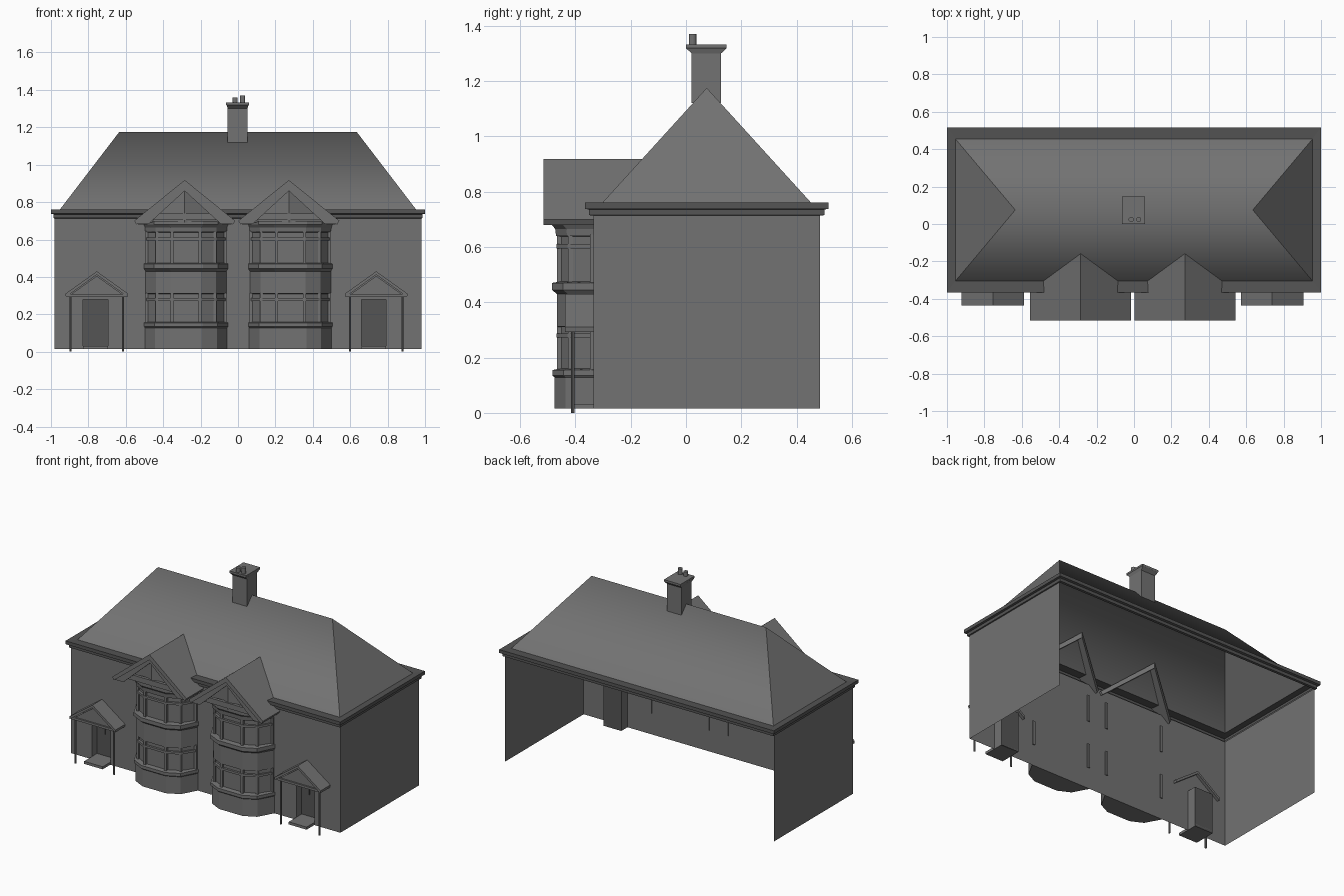
import bpy, bmesh

cube = bpy.data.objects.get("Cube")
if cube:
    bpy.data.objects.remove(cube, do_unlink=True)


def material(name, value):
    m = bpy.data.materials.new(name)
    m.use_nodes = True
    col = (value, value, value, 1)
    m.diffuse_color = col
    m.node_tree.nodes["Principled BSDF"].inputs["Base Color"].default_value = col
    return m


GREY = material("stone grey", 0.17)
DARK = material("gutter grey", 0.09)
WALL_Y, MID_Y, BASE = -0.335, 0.075, 0.015


def finish(name, bm, mat=GREY):
    bmesh.ops.recalc_face_normals(bm, faces=bm.faces)
    me = bpy.data.meshes.new(name)
    bm.to_mesh(me)
    bm.free()
    ob = bpy.data.objects.new(name, me)
    bpy.context.collection.objects.link(ob)
    me.materials.append(mat)
    return ob


def loft(name, rings, caps=True, mat=GREY):
    """Skin a list of matching closed point rings."""
    bm = bmesh.new()
    rows = [[bm.verts.new(p) for p in r] for r in rings]
    n = len(rows[0])
    for a, b in zip(rows, rows[1:]):
        for i in range(n):
            j = (i + 1) % n
            bm.faces.new((a[i], a[j], b[j], b[i]))
    if caps:
        bm.faces.new(rows[0])
        bm.faces.new(rows[-1])
    return finish(name, bm, mat)


def rect(x0, x1, y0, y1, z):
    return [(x0, y0, z), (x1, y0, z), (x1, y1, z), (x0, y1, z)]


def box(name, x0, x1, y0, y1, z0, z1, mat=GREY):
    return loft(name, [rect(x0, x1, y0, y1, z) for z in (z0, z1)], mat=mat)


def sheet(name, polys):
    bm = bmesh.new()
    for p in polys:
        bm.faces.new([bm.verts.new(v) for v in p])
    return finish(name, bm)


def extrude_y(name, profile, y0, y1):
    """Extrude an x-z outline along y."""
    return loft(name, [[(x, y, z) for x, z in profile] for y in (y0, y1)])


def cylinder(name, x, y, z0, z1, r, sides=10):
    bm = bmesh.new()
    bmesh.ops.create_cone(bm, cap_ends=True, segments=sides, radius1=r, radius2=r, depth=z1 - z0)
    bmesh.ops.translate(bm, verts=bm.verts, vec=(x, y, (z0 + z1) / 2))
    return finish(name, bm)


# Walls: two sides and a front with two door openings; back, floor and loft are open
DOORS = [(-0.83, -0.695), (0.66, 0.79)]
TOP, DOOR_TOP = 0.72, 0.28


def front(x0, x1, z0, z1):
    return [(x0, WALL_Y, z0), (x1, WALL_Y, z0), (x1, WALL_Y, z1), (x0, WALL_Y, z1)]


edges = [-0.98] + [x for d in DOORS for x in d] + [0.98]
polys = [front(edges[i], edges[i + 1], BASE if i % 2 == 0 else DOOR_TOP, TOP) for i in range(5)]
for x in (-0.98, 0.98):
    polys.append([(x, WALL_Y, BASE), (x, 0.485, BASE), (x, 0.485, TOP), (x, WALL_Y, TOP)])
sheet("walls", polys)

# Eaves moulding around the wall head: half width, half depth, height
EAVES = [(.98, .41, .713), (.987, .425, .715), (.987, .425, .735), (1, .44, .738),
         (1, .44, .76), (.955, .38, .757)]
loft("eaves", [rect(-x, x, MID_Y - y, MID_Y + y, z) for x, y, z in EAVES], caps=False, mat=DARK)

# Hipped roof, soft across the ridge and sharp along the hips
bm = bmesh.new()
a, b, c, d = [bm.verts.new(p) for p in rect(-0.955, 0.955, -0.305, 0.455, 0.757)]
e, f = [bm.verts.new((x, MID_Y, 1.175)) for x in (-0.635, 0.635)]
for face in ((a, b, f, e), (c, d, e, f), (b, c, f), (d, a, e)):
    bm.faces.new(face).smooth = True
for edge in bm.edges:
    edge.smooth = e in edge.verts and f in edge.verts
finish("roof", bm)

# Chimney with flared cap and two pots
loft("chimney", [rect(-0.055 - o, 0.05 + o, 0.02 - p, 0.127 + p, z) for z, o, p in
                 [(1.12, 0, 0), (1.3, 0, 0), (1.318, .006, .019), (1.32, .008, .02), (1.332, .008, .02)]])
for x, z in ((-0.015, 1.36), (0.025, 1.37)):
    cylinder("chimney_pot", x, 0.024, 1.33, z, 0.014, 14)

# Faceted bay windows
HALF = [(0.21, 0), (0.155, 0.08), (0.075, 0.12)]
PLAN = [(-x, y) for x, y in HALF] + [(x, y) for x, y in reversed(HALF)]


def bay_ring(cx, z, out):
    ring = []
    for x, y in PLAN:
        side = 1 if x > 0 else -1
        ring.append((cx + x + side * out * 0.5, WALL_Y - y - (out if y else 0), z))
    return ring


BAY = [(BASE, .02), (.128, .02), (.135, .028), (.155, .028), (.16, 0), (.31, 0), (.312, .012),
       (.43, .012), (.445, .03), (.47, .03), (.475, 0), (.638, 0), (.64, .015), (.665, .018),
       (.68, .03), (.70, .03)]


def bay(cx, gx):
    loft("bay_window", [bay_ring(cx, z, o) for z, o in BAY])
    for z0, z1 in ((.272, .287), (.595, .61)):
        loft("transom", [bay_ring(cx, z, .014) for z in (z0, z1)])
    for z0, z1 in ((.155, .315), (.47, .645)):
        for x, y in PLAN:
            px, py = cx + x, WALL_Y - y
            box("mullion", px - .008, px + .008, py - .012, py + .006, z0, z1)

    # Gable roof over the bay, with bargeboards and a prow-shaped face
    w, top, low = 0.27, 0.918, 0.70
    for s in (-1, 1):
        loft("gable_slope", [[(gx, y0, top), (gx + s * w, y1, low), (gx + s * (w - .012), y1, low - .02),
                              (gx, y0, top - .035)] for y0, y1 in ((-.515, -.515), (-.15, -.32))])
        extrude_y("bargeboard", [(gx, top - .03), (gx + s * w * .95, low - .018),
                                 (gx + s * w * .72, low - .018), (gx, top - .058)], -.508, -.49)
        sheet("gable_face", [[(gx, -.49, .69), (gx + s * .22, -.41, .69), (gx, -.49, .87)]])
        x0, x1 = sorted((gx + s * .2, gx + s * .25))
        box("eaves_bracket", x0, x1, -.45, WALL_Y, .68, .70)
    extrude_y("gable_tie", [(gx - .2, .705), (gx + .2, .705), (gx + .17, .74), (gx - .17, .74)],
              -.495, -.475)


bay(-0.278, -0.285)
bay(0.28, 0.272)


# Porches: gabled hood on two posts, recessed door and step
def porch(cx, x0, x1):
    for s in (-1, 1):
        extrude_y("porch_slope", [(cx, .43), (cx + s * .168, .31), (cx + s * .165, .293),
                                  (cx, .412)], -.437, -.315)
        x = cx + s * .14
        cylinder("porch_post", x, -.41, 0, .3, .006, 8)
        box("porch_side_beam", x - .007, x + .007, -.43, WALL_Y, .293, .306)
    extrude_y("porch_gable", [(cx - .14, .305), (cx + .14, .305), (cx, .405)], -.42, -.41)
    box("porch_beam", cx - .16, cx + .16, -.43, -.405, .293, .308)
    back = -.27
    sheet("door_recess", [[(x, WALL_Y, BASE), (x, back, BASE), (x, back, DOOR_TOP), (x, WALL_Y, DOOR_TOP)]
                          for x in (x0, x1)] + [rect(x0, x1, WALL_Y, back, DOOR_TOP)])
    box("door", x0, x1, back - .01, back, BASE, DOOR_TOP, DARK)
    m = (x0 + x1) / 2
    for s in (-1, 1):
        box("door_light", m + s * .028 - .022, m + s * .028 + .022, back - .016, back - .01,
            .175, .255, DARK)
    box("door_step", x0, x1, -.415, back, BASE, .032)


for (x0, x1), cx in zip(DOORS, (-0.755, 0.739)):
    porch(cx, x0, x1)
